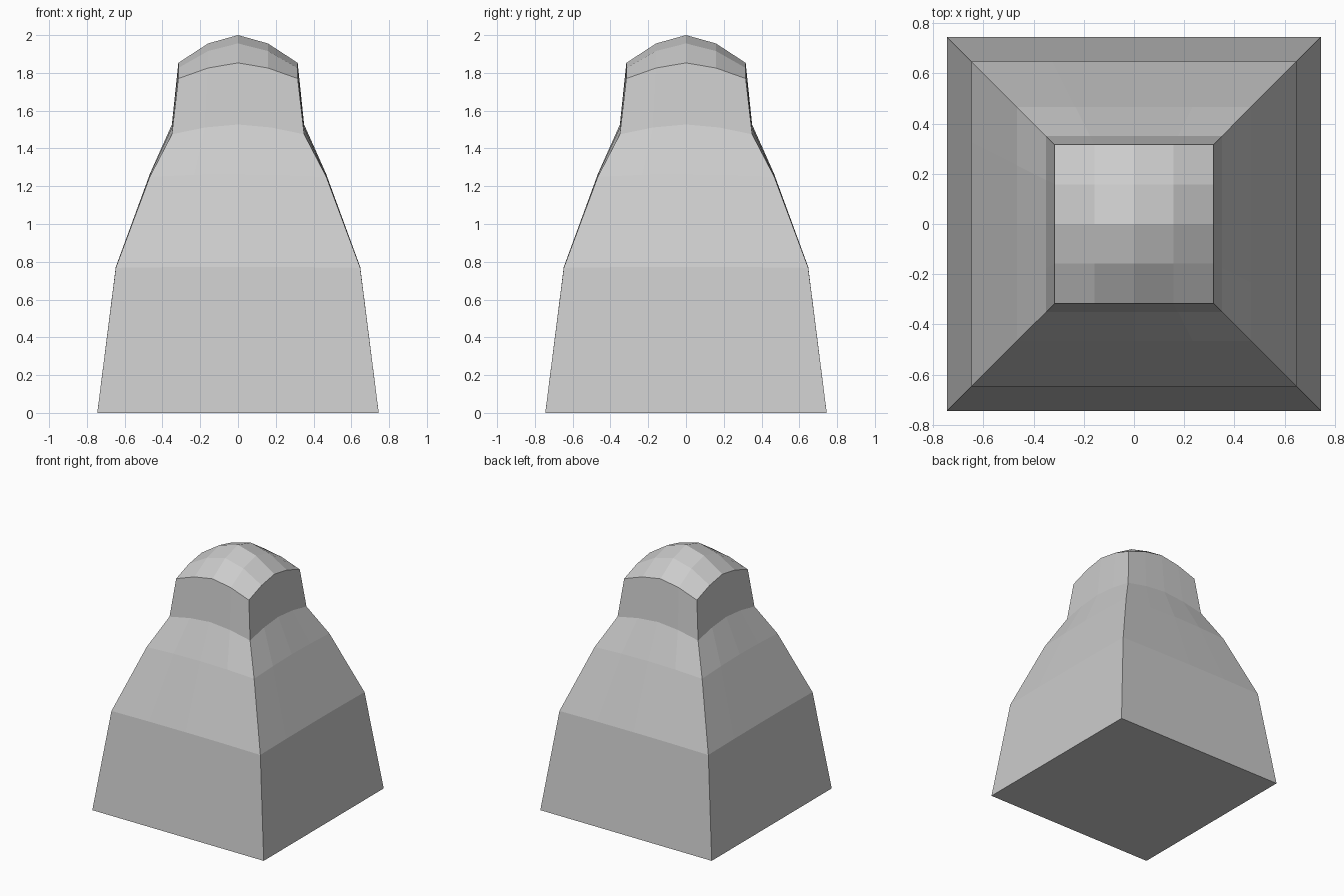
import bpy, bmesh

if "Cube" in bpy.data.objects:
    bpy.data.objects.remove(bpy.data.objects["Cube"])

STEPS = (-1, -0.5, 0, 0.5, 1)
# half width, then height at side middle, quarter and corner
RINGS = [
    (0.745, 0.0, 0.0, 0.0),
    (0.647, 0.773, 0.772, 0.768),
    (0.467, 1.264, 1.26, 1.25),
    (0.35, 1.527, 1.511, 1.475),
    (0.316, 1.853, 1.826, 1.77),
]
# domed cap heights, keyed by distance steps from the centre
CAP = {(0, 0): 2.0, (0, 1): 1.956, (1, 1): 1.916}


def perimeter():
    """Sixteen grid positions around a square, anticlockwise."""
    side = [(s, -1) for s in STEPS[:-1]]
    out = []
    for _ in range(4):
        out += side
        side = [(-y, x) for x, y in side]
    return out


bm = bmesh.new()
loops = []

# Square body rings, each side bowed upwards in the middle
for half, mid, quarter, corner in RINGS:
    heights = {0: mid, 0.5: quarter, 1: corner}
    loops.append([bm.verts.new((x * half, y * half, heights[min(abs(x), abs(y))]))
                  for x, y in perimeter()])

# Walls between rings
for low, high in zip(loops, loops[1:]):
    for i in range(16):
        j = (i + 1) % 16
        bm.faces.new((low[i], low[j], high[j], high[i]))
bm.faces.new(list(reversed(loops[0])))

# Faceted dome on top
half = RINGS[-1][0]
grid = dict(zip(perimeter(), loops[-1]))
for x in STEPS[1:-1]:
    for y in STEPS[1:-1]:
        key = tuple(sorted((int(abs(x) * 2), int(abs(y) * 2))))
        grid[(x, y)] = bm.verts.new((x * half, y * half, CAP[key]))
for a, b in zip(STEPS, STEPS[1:]):
    for c, d in zip(STEPS, STEPS[1:]):
        bm.faces.new((grid[(a, c)], grid[(b, c)], grid[(b, d)], grid[(a, d)]))

bmesh.ops.recalc_face_normals(bm, faces=bm.faces)
mesh = bpy.data.meshes.new("domed_pillar")
bm.to_mesh(mesh)
bm.free()
bpy.context.collection.objects.link(bpy.data.objects.new("domed_pillar", mesh))
